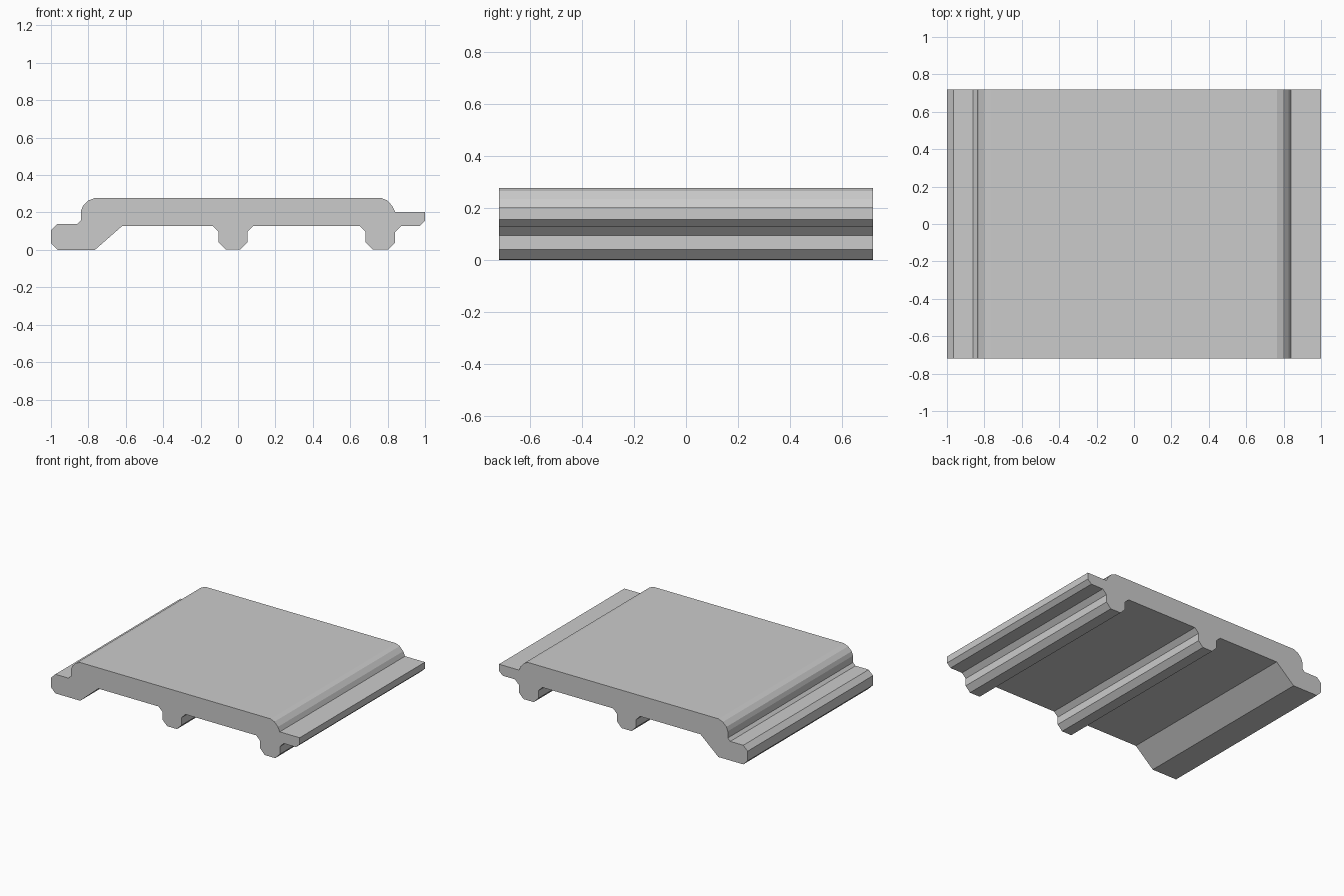
import bpy, bmesh

if "Cube" in bpy.data.objects:
    bpy.data.objects.remove(bpy.data.objects["Cube"])

HALF_DEPTH = 0.72
UNDERSIDE = 0.127


def rib(left, right):
    """Chamfered rib hanging below the board, listed left to right."""
    c, foot = 0.032, 0.037
    return [(left - c, UNDERSIDE), (left, 0.095), (left, 0.04), (left + foot, 0.002),
            (right - foot, 0.002), (right, 0.04), (right, 0.095), (right + c, UNDERSIDE)]


# Cross-section, counter-clockwise seen from the front
profile = [(-0.965, 0), (-0.765, 0), (-0.62, UNDERSIDE)]      # sloped left foot
profile += rib(-0.103, 0.05) + rib(0.683, 0.84)               # middle and right ribs
profile += [(0.97, UNDERSIDE), (1, 0.155), (1, 0.203), (0.84, 0.203)]  # right tongue
profile += [(0.825, 0.235), (0.797, 0.265), (0.765, 0.278)]   # rounded right edge
profile += [(-0.765, 0.278), (-0.80, 0.264), (-0.829, 0.236), (-0.84, 0.207)]  # rounded left edge
profile += [(-0.84, 0.158), (-0.86, 0.139), (-0.965, 0.139), (-1, 0.105), (-1, 0.035)]  # left ledge

# Extrude the cross-section along the board
bm = bmesh.new()
face = bm.faces.new([bm.verts.new((x, -HALF_DEPTH, z)) for x, z in profile])
ext = bmesh.ops.extrude_face_region(bm, geom=[face], use_keep_orig=True)
moved = [g for g in ext["geom"] if isinstance(g, bmesh.types.BMVert)]
bmesh.ops.translate(bm, verts=moved, vec=(0, 2 * HALF_DEPTH, 0))
bmesh.ops.recalc_face_normals(bm, faces=bm.faces)

mesh = bpy.data.meshes.new("cladding_board")
bm.to_mesh(mesh)
bm.free()
board = bpy.data.objects.new("cladding_board", mesh)
bpy.context.collection.objects.link(board)
